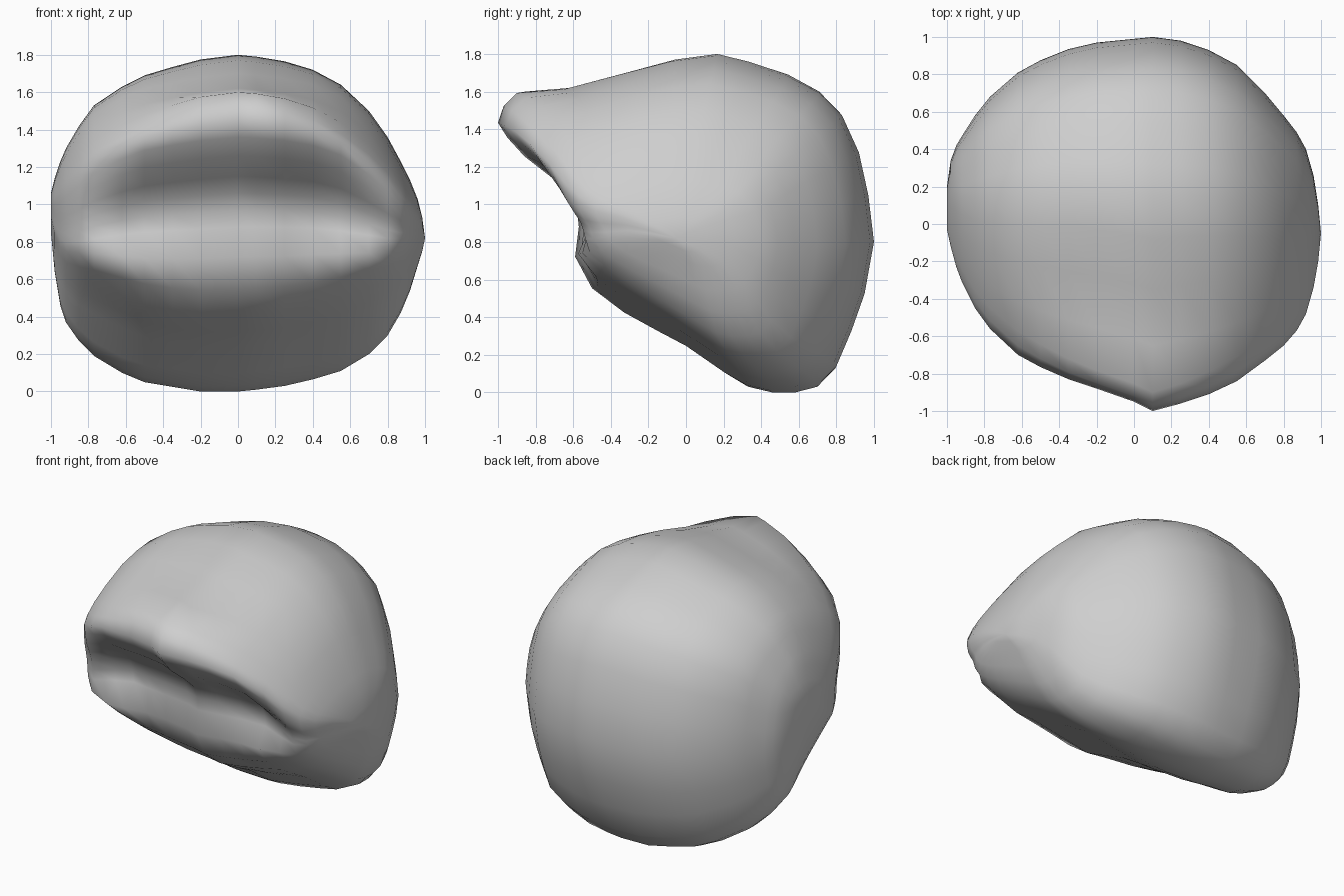
import bpy, bmesh

# Middle cross-section (y, z), running from the crown over the front lip and round underneath
PROFILE = [(.15, 1.8), (-.08, 1.77), (-.35, 1.7), (-.65, 1.62), (-.9, 1.6), (-.97, 1.53),
           (-1, 1.44), (-.95, 1.36), (-.86, 1.26), (-.72, 1.15), (-.62, 1.06), (-.58, .97),
           (-.57, .88), (-.59, .72), (-.5, .55), (-.33, .42), (-.15, .32), (0, .24),
           (.2, .1), (.32, .03), (.45, 0), (.58, 0), (.7, .03), (.8, .13), (.88, .32),
           (.95, .52), (1, .8), (.97, 1.05), (.92, 1.28), (.83, 1.48), (.71, 1.6),
           (.54, 1.69), (.32, 1.76)]

# Front part of the outermost sections, as fractions of depth and height (no mouth fold there)
BROW = [(.575, 1), (.46, .99), (.33, .965), (.19, .91), (.09, .86), (.035, .82), (0, .77)]
RIGHT = BROW + [(0, .72), (.01, .66), (.03, .61), (.05, .57), (.06, .53), (.07, .49),
                (.11, .42), (.18, .35), (.27, .28), (.36, .22), (.45, .16), (.6, .055)]
LEFT = BROW + [(0, .72), (.005, .66), (.015, .61), (.025, .56), (.03, .51), (.035, .46),
               (.06, .41), (.17, .345), (.27, .285), (.36, .23), (.45, .17), (.6, .055)]

# Stations across the width: x, back-to-front limits and height limits
STATIONS = [(-1, -.03, .2, .85, 1.06), (-.98, -.12, .34, .64, 1.14), (-.95, -.23, .42, .46, 1.23),
            (-.92, -.31, .47, .37, 1.3), (-.85, -.45, .58, .27, 1.42),
            (-.77, -.56, .68, .19, 1.53), (-.62, -.7, .81, .1, 1.63), (-.5, -.765, .875, .05, 1.69),
            (-.35, -.83, .935, .025, 1.735),
            (-.2, -.88, .97, 0, 1.775), (0, -.95, .99, 0, 1.8), (.1, -1, 1, .01, 1.79),
            (.25, -.96, .98, .03, 1.765), (.4, -.91, .93, .065, 1.72), (.55, -.84, .85, .11, 1.64),
            (.7, -.73, .7, .2, 1.5), (.8, -.65, .58, .3, 1.36), (.87, -.57, .49, .42, 1.23),
            (.92, -.48, .4, .54, 1.13), (.96, -.34, .26, .67, 1.03), (.985, -.2, .1, .75, .93)]
TIPS = (-1, .09, .95), (1, -.05, .82)


def smoothstep(a, b, v):
    t = max(0, min(1, (v - a) / (b - a)))
    return t * t * (3 - 2 * t)


def section(x, y0, y1, z0, z1):
    """Fit the middle section into the limits, closing the mouth fold towards the sides."""
    side = LEFT if x < 0 else RIGHT
    points = []
    for i, (y, z) in enumerate(PROFILE):
        fy, fz = (y + 1) / 2, z / 1.8
        if i < len(side):
            # the brow rounds off first, then the underside, and the fold closes last
            start, end = (.1, .8) if i < 6 else (.5, .9) if i < 13 else (.25, .85)
            w = smoothstep(start, end, abs(x))
            fy += (side[i][0] - fy) * w
            fz += (side[i][1] - fz) * w
        points.append((x, y0 + fy * (y1 - y0), z0 + fz * (z1 - z0)))
    return points


# Loft the shell through all the stations
bm = bmesh.new()
rings = [[bm.verts.new(p) for p in section(*s)] for s in STATIONS]
n = len(PROFILE)
for a, b in zip(rings, rings[1:]):
    for i in range(n):
        j = (i + 1) % n
        bm.faces.new((a[i], a[j], b[j], b[i]))

# Close both sides
for ring, tip in zip((rings[0], rings[-1]), TIPS):
    v = bm.verts.new(tip)
    for i in range(n):
        bm.faces.new((ring[i], ring[(i + 1) % n], v))
bmesh.ops.recalc_face_normals(bm, faces=bm.faces)

mesh = bpy.data.meshes.new("shell_body")
bm.to_mesh(mesh)
bm.free()
body = bpy.data.objects.new("shell_body", mesh)
bpy.context.collection.objects.link(body)
mat = bpy.data.materials.new("plain_grey")
mat.diffuse_color = (.62, .62, .62, 1)
mesh.materials.append(mat)
mesh.shade_smooth()
